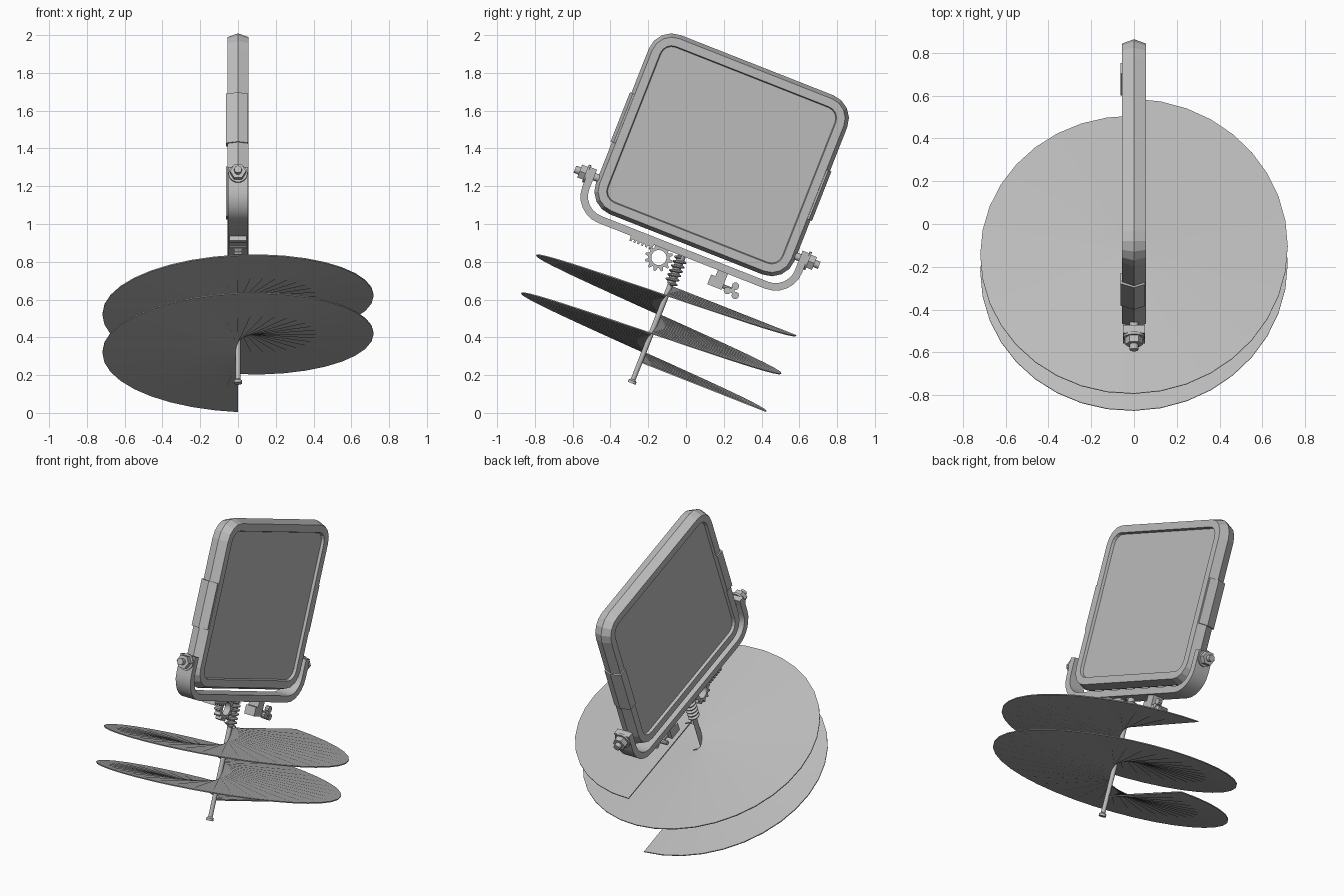
import bpy, bmesh, math
from mathutils import Matrix, Vector

if "Cube" in bpy.data.objects:
    bpy.data.objects.remove(bpy.data.objects["Cube"])

# Everything is built upright around the shaft, then leaned back as a whole
LEAN = Matrix.Translation((0, -0.284, 0.166)) @ Matrix.Rotation(math.radians(-21.5), 4, 'X')
gray = bpy.data.materials.new("light_gray")
gray.diffuse_color = (0.5, 0.5, 0.5, 1)
gray.use_nodes = True
gray.node_tree.nodes["Principled BSDF"].inputs["Base Color"].default_value = gray.diffuse_color


def finish(name, bm, smooth=None):
    bmesh.ops.recalc_face_normals(bm, faces=bm.faces)
    mesh = bpy.data.meshes.new(name)
    bm.to_mesh(mesh)
    bm.free()
    mesh.materials.append(gray)
    ob = bpy.data.objects.new(name, mesh)
    bpy.context.collection.objects.link(ob)
    ob.matrix_world = LEAN
    if smooth:
        bpy.ops.object.select_all(action='DESELECT')
        ob.select_set(True)
        bpy.context.view_layer.objects.active = ob
        bpy.ops.object.shade_smooth_by_angle(angle=math.radians(smooth))
    return ob


def loft(bm, loops, closed=False):
    """Bridge equal-length rings; cap the ends unless closed."""
    rings = [[bm.verts.new(p) for p in loop] for loop in loops]
    pairs = list(zip(rings, rings[1:])) + ([(rings[-1], rings[0])] if closed else [])
    for a, b in pairs:
        for i in range(len(a)):
            j = (i + 1) % len(a)
            bm.faces.new((a[i], a[j], b[j], b[i]))
    if not closed:
        bm.faces.new(rings[0][::-1])
        bm.faces.new(rings[-1])


def box(bm, lo, hi):
    loft(bm, [[(x, lo[1], lo[2]), (x, hi[1], lo[2]), (x, hi[1], hi[2]), (x, lo[1], hi[2])]
              for x in (lo[0], hi[0])])


def turned(bm, profile, base, axis, n=16):
    """Lathe (distance, radius) pairs along an axis."""
    q = Vector((0, 0, 1)).rotation_difference(Vector(axis))
    loft(bm, [[Vector(base) + q @ Vector((r * math.cos(k * math.tau / n),
                                          r * math.sin(k * math.tau / n), d))
               for k in range(n)] for d, r in profile])


def rounded(x, inset, segs=4):
    """Rounded rectangle ring of the screen at depth x."""
    r = 0.13 - inset
    pts = []
    for k, (y, z) in enumerate(((0.435, 1.67), (-0.435, 1.67), (-0.435, 0.91), (0.435, 0.91))):
        for i in range(segs + 1):
            a = (k + i / segs) * math.pi / 2
            pts.append((x, y + r * math.cos(a), z + r * math.sin(a)))
    return pts


# Screen: ridged rim with a recessed panel on both faces
bm = bmesh.new()
half = [(-0.038, 0.07), (-0.055, 0.065), (-0.055, 0.02)]
loft(bm, [rounded(x, i) for x, i in half + [(0, 0)] + [(-x, i) for x, i in half[::-1]]])
finish("screen", bm)

# Raised plates on the two side edges of the rim
for side, name in ((-1, "front_edge_plate"), (1, "back_edge_plate")):
    bm = bmesh.new()
    cs = [(-0.063, 0.5), (-0.063, 0.553), (0, 0.573), (0.052, 0.556), (0.052, 0.5)]
    loft(bm, [[(x, side * y, z) for x, y in cs] for z in (1.14, 1.42)])
    finish(name, bm)

# U-shaped bracket under the screen
path = []
for inner in (0, 0.04):
    r = 0.15 - inner
    pts = [(-0.625 + inner, 0.975)]
    for cy, a0 in ((-0.475, math.pi), (0.475, 1.5 * math.pi)):
        pts += [(cy + r * math.cos(a0 + i * math.pi / 12),
                 0.865 + r * math.sin(a0 + i * math.pi / 12)) for i in range(7)]
    path.append(pts + [(0.625 - inner, 0.975)])
bm = bmesh.new()
loft(bm, [[(-0.052, *o), (0.052, *o), (0.052, *i), (-0.052, *i)] for o, i in zip(*path)])
finish("bracket", bm, 31)

# Pivot bolts: washer, hex nut and threaded tip
for side, name in ((-1, "front_pivot"), (1, "back_pivot")):
    bm = bmesh.new()
    base, axis = (0, side * 0.55, 0.935), (0, side, 0)
    turned(bm, [(0, 0.02), (0.145, 0.02)], base, axis)
    turned(bm, [(0.07, 0.05), (0.085, 0.05)], base, axis, 20)
    turned(bm, [(0.085, 0.042), (0.118, 0.042)], base, axis, 6)
    finish(name, bm, 30)

# Shaft with a flared foot
bm = bmesh.new()
turned(bm, [(-0.01, 0.022), (0.004, 0.022), (0.012, 0.013), (0.55, 0.015), (0.56, 0.022),
            (0.73, 0.022)], (0, 0, 0), (0, 0, 1))
finish("shaft", bm, 30)


# Auger blade: two turns of a thin helical sheet
N, PITCH, T = 72, 0.216, 0.003
rings = []
for k in range(N + 1):
    a = math.pi / 2 + 2 * math.tau * k / N
    z = 0.112 + 2 * PITCH * k / N
    c, s = math.cos(a), math.sin(a)
    rings.append([(r * c, r * s, z + d) for r, d in
                  ((0.01, -T), (0.718, -T), (0.718, T), (0.01, T))])
bm = bmesh.new()
loft(bm, rings)
finish("auger_blade", bm, 30)

# Worm thread wound on the top of the shaft
bm = bmesh.new()
rings = []
for k in range(97):
    a = k / 16 * math.tau
    z = 0.555 + 0.15 * k / 96
    rings.append([(r * math.cos(a), r * math.sin(a), z + d)
                  for r, d in ((0.018, -0.01), (0.036, -0.003), (0.036, 0.003), (0.018, 0.01))])
loft(bm, rings)
finish("worm_thread", bm, 40)

# Gear ring driven by the worm
TEETH = 12
bm = bmesh.new()


def gear_ring(x, inner):
    pts = []
    for k in range(TEETH * 4):
        r = 0.04 if inner else (0.074 if k % 4 < 2 else 0.056)
        a = k / (TEETH * 4) * math.tau
        pts.append((x, -0.11 + r * math.cos(a), 0.662 + r * math.sin(a)))
    return pts


loft(bm, [gear_ring(-0.02, True), gear_ring(-0.02, False),
          gear_ring(0.02, False), gear_ring(0.02, True)], closed=True)
finish("gear", bm)

# Toothed rack hanging from the bracket
bm = bmesh.new()
box(bm, (-0.045, -0.29, 0.7), (0.045, -0.16, 0.718))
for k in range(6):
    y = -0.288 + k * 0.022
    box(bm, (-0.045, y, 0.688), (0.045, y + 0.011, 0.702))
finish("rack", bm)

# Clamp block, with a rod and three-lobed knob
bm = bmesh.new()
box(bm, (-0.035, 0.205, 0.625), (0.035, 0.262, 0.73))
box(bm, (-0.035, 0.18, 0.625), (0.035, 0.262, 0.68))
finish("clamp_block", bm)
bm = bmesh.new()
turned(bm, [(0, 0.012), (0.06, 0.012)], (0, 0.255, 0.645), (0, 1, 0), 10)
turned(bm, [(-0.04, 0.014), (0.05, 0.014)], (0, 0.315, 0.642), (1, 0, 0), 10)
for k in range(3):
    a = math.radians(80 + 120 * k)
    turned(bm, [(0.02, 0.02), (0.045, 0.02)],
           (0, 0.318 + 0.028 * math.cos(a), 0.642 + 0.028 * math.sin(a)), (1, 0, 0), 10)
finish("clamp_knob", bm, 30)
